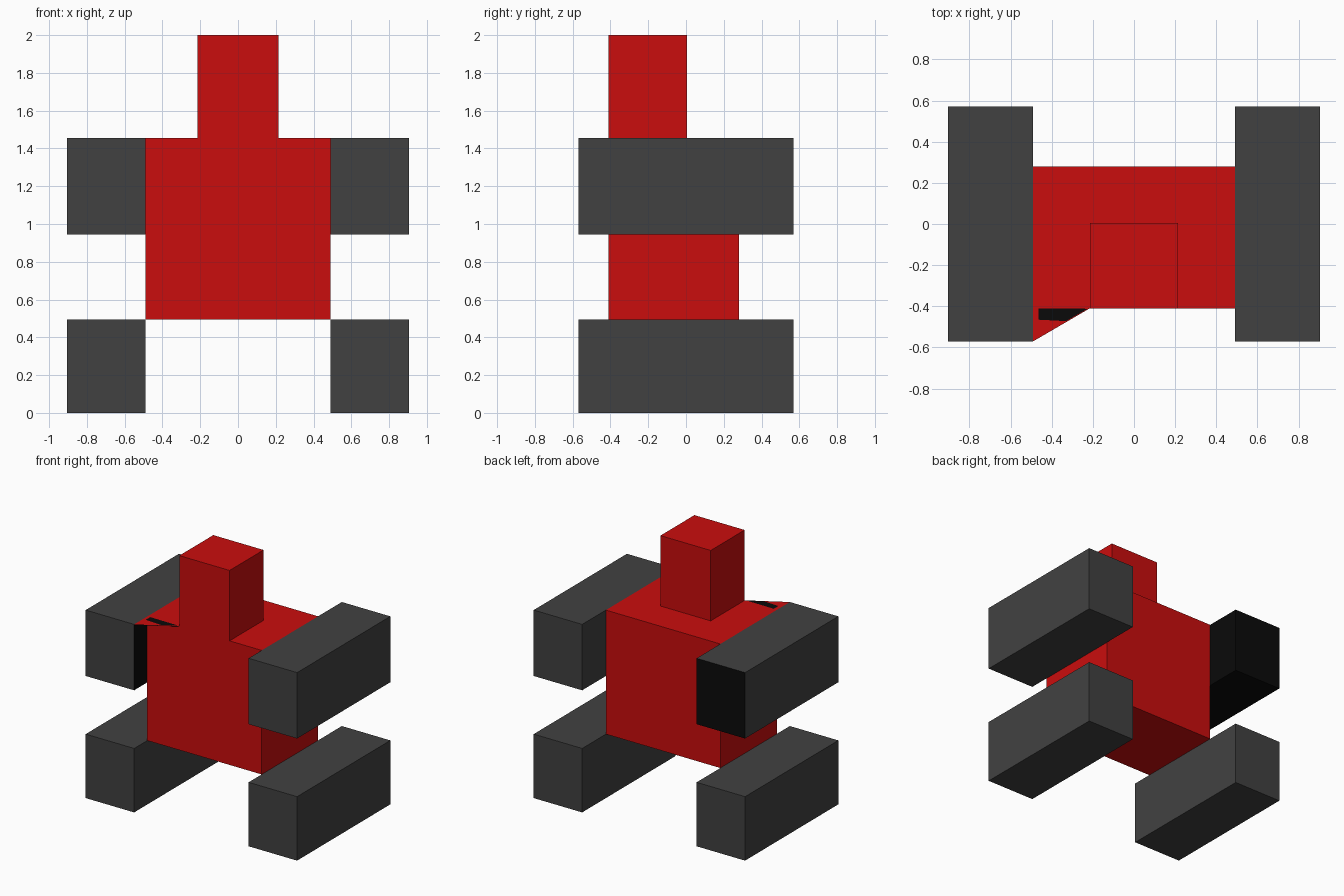
import bpy, bmesh
from mathutils import Vector

if "Cube" in bpy.data.objects:
    bpy.data.objects.remove(bpy.data.objects["Cube"])


def material(name, rgb):
    m = bpy.data.materials.new(name)
    m.diffuse_color = (*rgb, 1)
    m.use_nodes = True
    m.node_tree.nodes["Principled BSDF"].inputs["Base Color"].default_value = m.diffuse_color
    return m


RED = material("red", (0.59, 0.004, 0.004))
GREY = material("dark grey", (0.053, 0.053, 0.053))
BLACK = material("black", (0.003, 0.003, 0.003))


def finish(name, bm, mats):
    me = bpy.data.meshes.new(name)
    bm.to_mesh(me)
    bm.free()
    for m in mats:
        me.materials.append(m)
    ob = bpy.data.objects.new(name, me)
    bpy.context.collection.objects.link(ob)
    return ob


def box(name, lo, hi, mats):
    lo, hi = Vector(lo), Vector(hi)
    bm = bmesh.new()
    bmesh.ops.create_cube(bm, size=1)
    bmesh.ops.scale(bm, vec=hi - lo, verts=bm.verts)
    bmesh.ops.translate(bm, vec=(lo + hi) / 2, verts=bm.verts)
    return finish(name, bm, mats)


def sheet(name, points, z, mat):
    bm = bmesh.new()
    face = bm.faces.new([bm.verts.new((x, y, z)) for x, y in points])
    face.normal_update()
    if face.normal.z < 0:
        face.normal_flip()
    return finish(name, bm, [mat])


# Body and head
box("body", (-0.49, -0.41, 0.495), (0.49, 0.28, 1.455), [RED])
box("head", (-0.215, -0.41, 1.455), (0.215, 0.005, 2.0), [RED])

# Four long limb blocks, upper and lower on each side
for level, z0, z1 in (("lower", 0, 0.495), ("upper", 0.945, 1.455)):
    for side, x0, x1 in (("left", -0.905, -0.49), ("right", 0.49, 0.905)):
        limb = box(f"{level}_{side}_limb", (x0, -0.57, z0), (x1, 0.57, z1), [GREY, BLACK])
        # The upper left limb is black on its inner, back and under faces
        if (level, side) == ("upper", "left"):
            for p in limb.data.polygons:
                n = p.normal
                p.material_index = int(n.x > 0.5 or n.y > 0.5 or n.z < -0.5)

# Triangular shoulder flap with a black underside and a black patch on top
tri = [(-0.49, -0.41), (-0.49, -0.57), (-0.215, -0.41)]
sheet("shoulder_flap", tri, 1.455, RED)
sheet("shoulder_flap_underside", tri, 1.451, BLACK)
sheet("shoulder_patch", [(-0.465, -0.41), (-0.465, -0.465), (-0.33, -0.472), (-0.225, -0.412)],
      1.457, BLACK)
